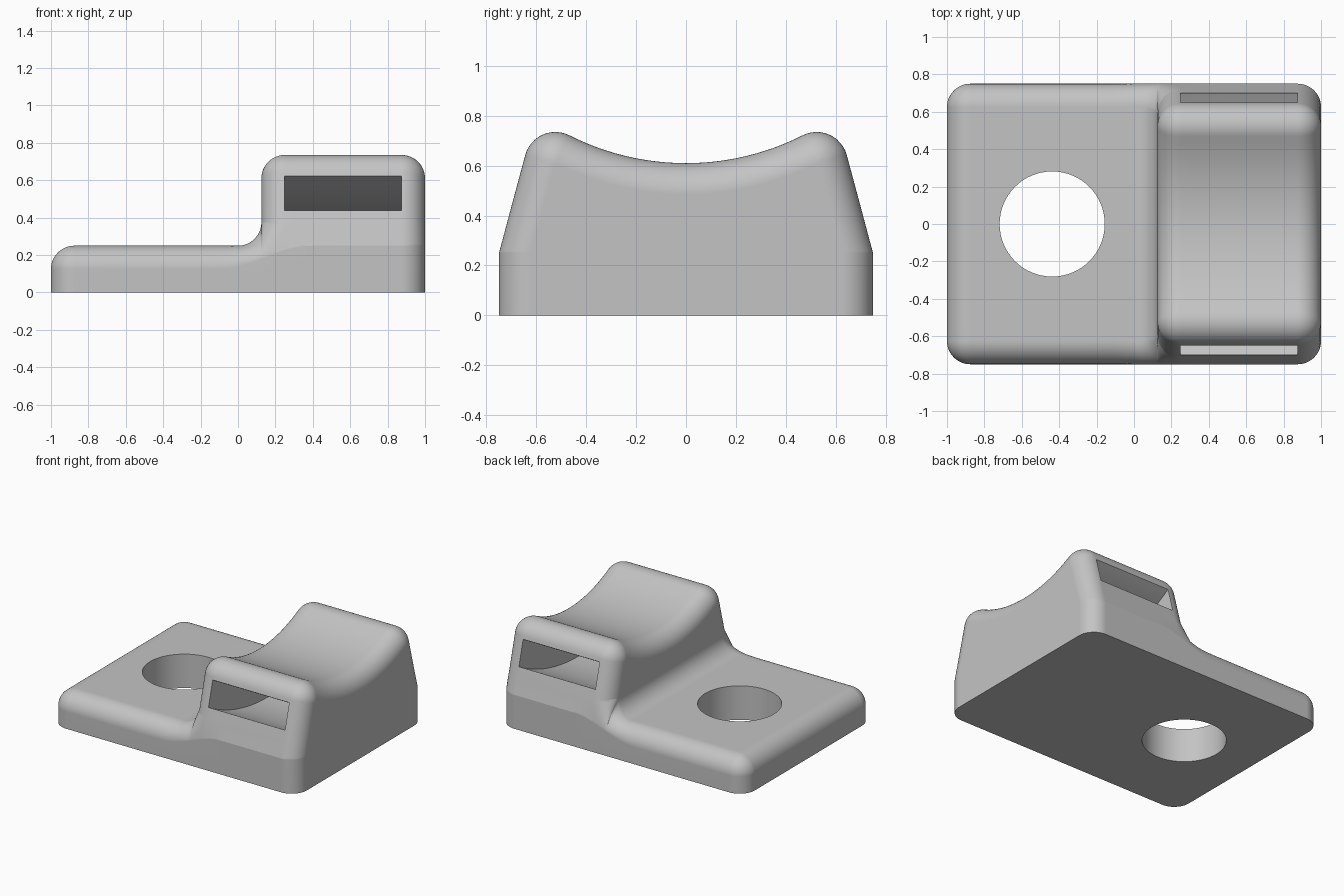
import bpy, bmesh
from math import sin, cos, tan, atan2, asin, sqrt, pi, radians

if "Cube" in bpy.data.objects:
    bpy.data.objects.remove(bpy.data.objects["Cube"], do_unlink=True)

R = 0.125                    # edge rounding radius
HALF = 0.75                  # half depth of the base
PLATE = 0.25                 # plate height
STEP = 0.125                 # x of the saddle's inner wall
TAPER = radians(15)
CY, CZ = 0.524, 0.61         # centre of the saddle lip rounding
CRADLE = 1.036               # radius of the cradle
AXIS_Z = CZ + CRADLE         # height of the cradle axis
N = 12                       # segments per rounding

grey = bpy.data.materials.new("light_grey_plastic")
grey.use_nodes = True
grey.diffuse_color = (0.55, 0.55, 0.55, 1)
grey.node_tree.nodes["Principled BSDF"].inputs["Base Color"].default_value = grey.diffuse_color


def smooth(a, b, x):
    t = min(max((x - a) / (b - a), 0), 1)
    return t * t * (3 - 2 * t)


def inset(u):
    """Inset of a rounded edge at distance u from the end face."""
    u = min(max(u, 0), R)
    return R - sqrt(max(R * R - (R - u) ** 2, 0))


def side_curve(p0, p1, p2):
    """Conic arc, an exact quarter circle at a right angle."""
    pts = []
    for i in range(N + 1):
        t = i / N
        w = ((1 - t) ** 2, 2 * t * (1 - t) * sqrt(0.5), t * t)
        pts.append(tuple((w[0] * a + w[1] * b + w[2] * c) / sum(w)
                         for a, b, c in zip(p0, p1, p2)))
    return pts


def cradle_points(d):
    """Lip rounding and cradle, inset by d."""
    end = atan2(CRADLE, -CY)
    pts = []
    for i in range(N + 1):
        a = TAPER + (end - TAPER) * i / N
        pts.append((CY + (R - d) * cos(a), CZ + (R - d) * sin(a)))
    rad = CRADLE + d
    span = asin(CY / (CRADLE + R))
    for i in range(1, N + 1):
        a = span * (1 - i / N)
        pts.append((rad * sin(a), AXIS_Z - rad * cos(a)))
    return pts


def section(x, saddle):
    """Closed cross-section of the body at x."""
    end = inset(1 - abs(x))
    t = smooth(-0.1, 0.4, x)
    p0 = (HALF - end, R + (PLATE - R) * t)
    p1 = (HALF - 0.017 * t - end, PLATE + R / 2 * t - (end if x < 0 else 0))
    core_y = HALF - R * tan(TAPER) - R / cos(TAPER)
    if saddle:
        d = max(end, inset(x - STEP))
        s = (HALF - R * tan(TAPER) - d / cos(TAPER), PLATE + R)
        top = cradle_points(d)
    else:
        rise = R - sqrt(max(R * R - max(x, 0) ** 2, 0))
        s = (HALF - R + (core_y - HALF + R) * rise / R, PLATE + rise - end)
        top = [(y * s[0] / core_y, s[1]) for y, _ in cradle_points(R)]
    half = [(p0[0], 0)] + side_curve(p0, p1, s) + top
    half[-1] = (0, half[-1][1])
    return [(x, y, z) for y, z in half] + [(x, -y, z) for y, z in half[-2::-1]]


def make_object(name, bm):
    bmesh.ops.remove_doubles(bm, verts=bm.verts, dist=1e-5)
    bmesh.ops.recalc_face_normals(bm, faces=bm.faces)
    mesh = bpy.data.meshes.new(name)
    bm.to_mesh(mesh)
    bm.free()
    mesh.materials.append(grey)
    ob = bpy.data.objects.new(name, mesh)
    bpy.context.collection.objects.link(ob)
    return ob


def loft(name, rows):
    bm = bmesh.new()
    rings = [[bm.verts.new(p) for p in row] for row in rows]
    for a, b in zip(rings, rings[1:]):
        for i in range(len(a)):
            j = (i + 1) % len(a)
            bm.faces.new((a[i], a[j], b[j], b[i]))
    bm.faces.new(rings[0])
    bm.faces.new(rings[-1])
    return make_object(name, bm)


# Body: plate, concave fillet, step and saddle in one loft
ease = [R * (1 - cos(i / N * pi / 2)) for i in range(N + 1)]
ramp = [R * sin(i / N * pi / 2) for i in range(N + 1)]
plate_x = [-1 + u for u in ease] + [-0.5, -0.1, -0.05] + ramp
saddle_x = ([STEP + u for u in ease] + [0.3, 0.35, 0.4, 0.6]
            + [1 - u for u in reversed(ease)])
body = loft("mount_body", [section(x, False) for x in plate_x]
            + [section(x, True) for x in saddle_x])

# Curved strap tunnel under the cradle
arc = [radians(-40 + 80 * i / 40) for i in range(41)]
outline = [(r * sin(a), AXIS_Z - r * cos(a))
           for r, angles in ((1.213, arc), (1.395, arc[::-1])) for a in angles]
tunnel = loft("strap_tunnel_cutter",
              [[(x, y, z) for y, z in outline] for x in (0.249, 0.873)])

# Screw hole through the plate
circle = [(-0.4375 + 0.281 * cos(2 * pi * i / 64), 0.281 * sin(2 * pi * i / 64))
          for i in range(64)]
hole = loft("screw_hole_cutter", [[(x, y, z) for x, y in circle] for z in (-0.2, 0.6)])

bpy.context.view_layer.objects.active = body
for ob in bpy.context.selected_objects:
    ob.select_set(False)
body.select_set(True)
for cutter in (tunnel, hole):
    cutter.hide_render = True
    cut = body.modifiers.new(cutter.name, 'BOOLEAN')
    cut.operation = 'DIFFERENCE'
    cut.solver = 'EXACT'
    cut.object = cutter
    bpy.ops.object.modifier_apply(modifier=cut.name)
    bpy.data.objects.remove(cutter, do_unlink=True)

# Smooth roundings with clean flat faces
bpy.ops.object.shade_smooth_by_angle(angle=radians(14))
weighted = body.modifiers.new("weighted_normals", 'WEIGHTED_NORMAL')
weighted.keep_sharp = True
